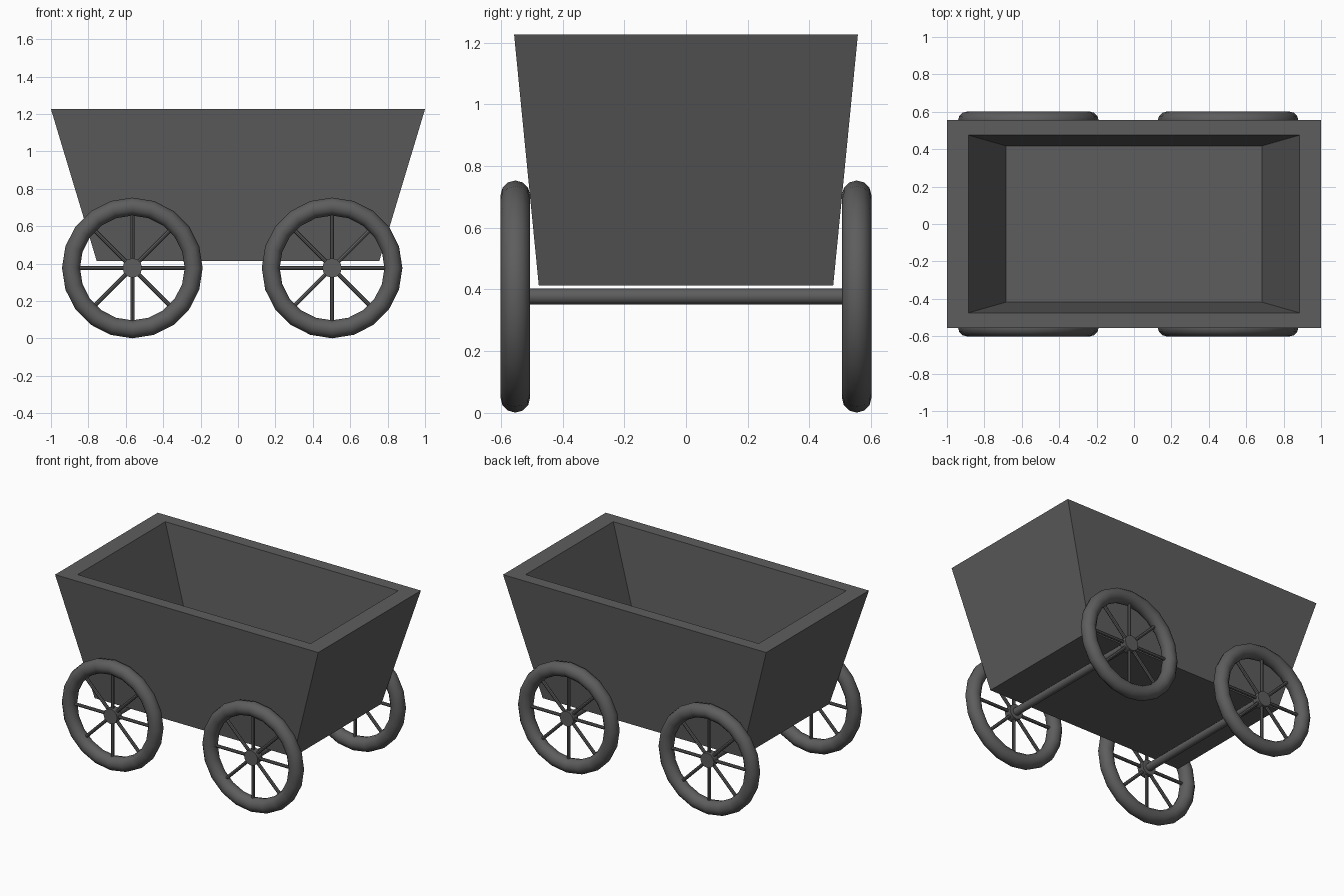
import bpy
import bmesh
from math import pi, radians

default = bpy.data.objects.get("Cube")
if default:
    bpy.data.objects.remove(default, do_unlink=True)

# One dark grey colour for the whole cart
grey = bpy.data.materials.new("dark grey")
colour = (0.11, 0.11, 0.11, 1)
grey.diffuse_color = colour
grey.use_nodes = True
for node in grey.node_tree.nodes:
    if node.type == "BSDF_PRINCIPLED":
        node.inputs["Base Color"].default_value = colour

WHEEL_Z = 0.377
WHEEL_Y = 0.553
RIM = 0.328
TUBE = 0.048


def finish(name, smooth=True):
    obj = bpy.context.object
    obj.name = name
    obj.data.materials.append(grey)
    if smooth:
        bpy.ops.object.shade_smooth_by_angle(angle=radians(40))
    return obj


def rod(name, radius, length, location, rotation, sides=12):
    bpy.ops.mesh.primitive_cylinder_add(
        vertices=sides, radius=radius, depth=length,
        location=location, rotation=rotation)
    return finish(name)


# Tapered open box: loops run up the outside, over the rim and down inside
bm = bmesh.new()
loops = []
for x, y, z in [(0.755, 0.477, 0.413), (1.0, 0.557, 1.226),
                (0.885, 0.475, 1.226), (0.685, 0.418, 0.63)]:
    loops.append([bm.verts.new((sx * x, sy * y, z))
                  for sx, sy in [(-1, -1), (1, -1), (1, 1), (-1, 1)]])
for low, high in zip(loops, loops[1:]):
    for i in range(4):
        j = (i + 1) % 4
        bm.faces.new((low[i], low[j], high[j], high[i]))
bm.faces.new(loops[0][::-1])
bm.faces.new(loops[-1])
bmesh.ops.recalc_face_normals(bm, faces=bm.faces)
mesh = bpy.data.meshes.new("cart_body")
bm.to_mesh(mesh)
bm.free()
body = bpy.data.objects.new("cart_body", mesh)
bpy.context.collection.objects.link(body)
mesh.materials.append(grey)

# Axles with a spoked wheel at each end
for end, x in [("right", -0.565), ("left", 0.503)]:
    rod(end + "_axle", 0.026, 2 * WHEEL_Y, (x, 0, WHEEL_Z), (pi / 2, 0, 0))
    for face, side in [("front", -1), ("back", 1)]:
        prefix = end + "_" + face
        centre = (x, side * WHEEL_Y, WHEEL_Z)
        bpy.ops.mesh.primitive_torus_add(
            major_segments=20, minor_segments=12, major_radius=RIM,
            minor_radius=TUBE, location=centre, rotation=(pi / 2, 0, 0))
        finish(prefix + "_wheel_rim")
        rod(prefix + "_hub", 0.052, 0.05, centre, (pi / 2, 0, 0))
        # Four full-width bars make eight spokes
        for k in range(4):
            rod(prefix + "_spoke", 0.011, 2 * RIM, centre,
                (0, k * pi / 4, 0), 8)
